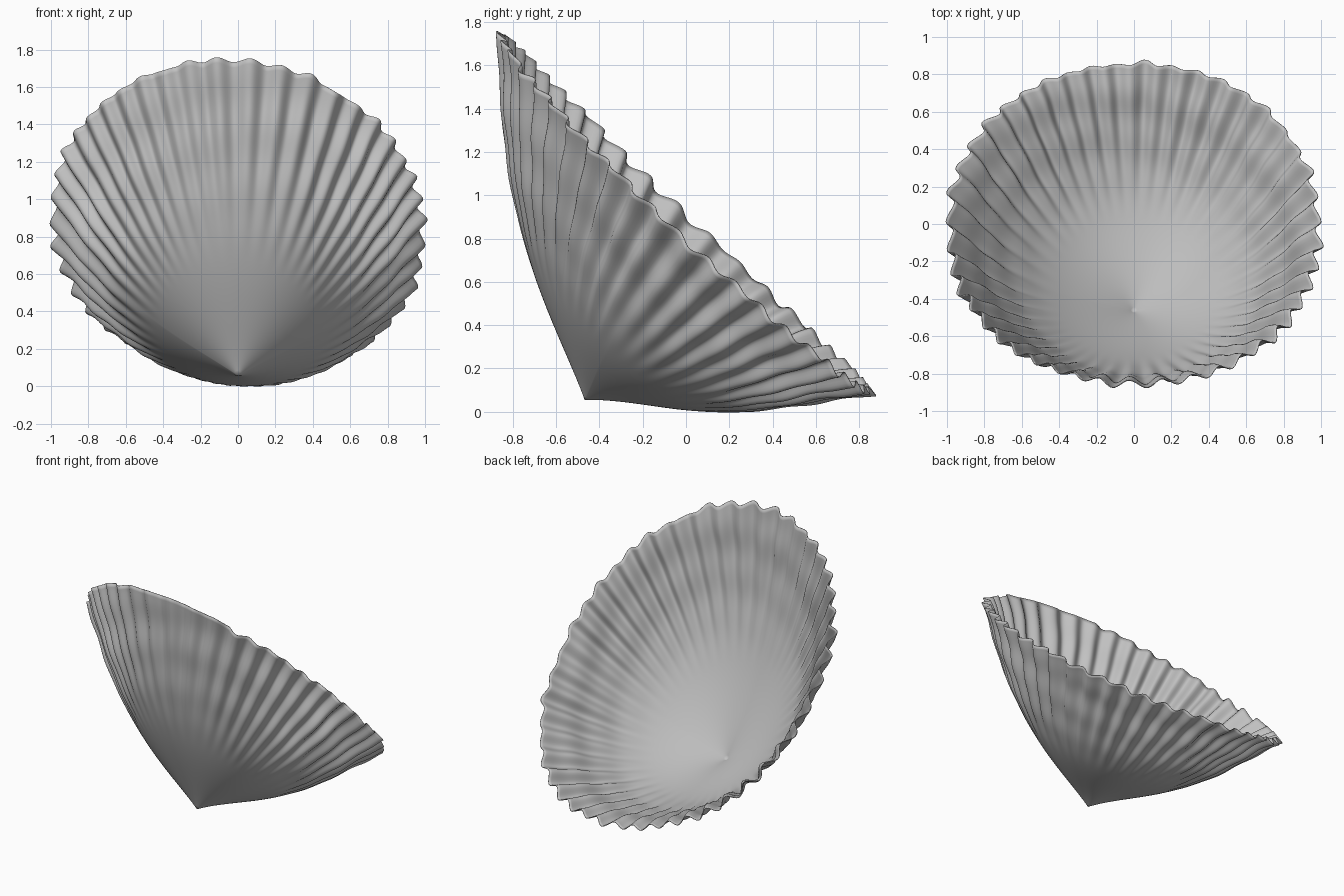
import bpy
import bmesh
import math
import random
from mathutils import Vector

cube = bpy.data.objects.get("Cube")
if cube:
    bpy.data.objects.remove(cube)

random.seed(4)
RIBS, AROUND, RINGS = 44, 572, 60
APEX = Vector((0, -0.467, 0.06))
AXIS = Vector((0, -0.69, -0.72))     # from the mouth of the shell towards its apex
rib_size = [random.uniform(0.75, 1.2) for _ in range(RIBS)]
rib_reach = [random.uniform(-0.006, 0.014) for _ in range(RIBS)]


def soft_power(value, power):
    return math.copysign(abs(value) ** power, value)


def smoothstep(low, high, value):
    k = min(max((value - low) / (high - low), 0), 1)
    return k * k * (3 - 2 * k)


def rim_point(t):
    """Slanted oval mouth, sagging at the sides and lower on the left."""
    c, s = soft_power(math.cos(t), 0.94), soft_power(math.sin(t), 0.94)
    sag = 0.052 * c * c + 0.062 * c
    return Vector((0.982 * c, 0.85 * s - 0.015 * c * c, 0.915 - 0.815 * s - sag))


def shell_point(t, s):
    """Point at angle t, a fraction s of the way from apex to rim."""
    chord = rim_point(t) - APEX
    along = chord.normalized()
    outward = (AXIS - along * AXIS.dot(along)).normalized()
    side, back = math.cos(t) ** 2, max(math.sin(t), 0)
    # Rounded belly of the cone, flatter behind the apex
    belly = (0.11 - 0.036 * back) * math.sin(math.pi * s) ** (1.2 + 0.6 * back)
    # Radiating ribs that grow towards the rim, with equal valleys between them
    phase = (t / math.tau * RIBS + 0.25 * math.sin(3 * t + 1)) % RIBS
    rib = int(phase)
    crest = (1 + math.cos(math.tau * (phase - rib - 0.5))) / 2
    grow = smoothstep(0.36, 0.92, s)
    height = (0.015 + 0.011 * side + 0.005 * back) * grow
    height *= 2 * crest * rib_size[rib] - 1
    # Faint growth rings and uneven wear
    wear = 0.004 * math.sin(34 * s + 2 * math.sin(2 * t)) * grow
    wear += 0.005 * math.sin(7 * t + 9 * s) * math.sin(13 * s + 4 * t) * grow
    reach = s + (rib_reach[rib] + 0.008) * crest * grow
    return APEX + chord * reach + outward * (belly + height + wear)


# Shell surface: an apex fan followed by rings of quads
bm = bmesh.new()
tip = bm.verts.new(APEX)
rings = []
for j in range(1, RINGS + 1):
    rings.append([bm.verts.new(shell_point(math.tau * i / AROUND, j / RINGS))
                  for i in range(AROUND)])
for i in range(AROUND):
    n = (i + 1) % AROUND
    bm.faces.new((tip, rings[0][n], rings[0][i]))
    for inner, outer in zip(rings, rings[1:]):
        bm.faces.new((inner[i], inner[n], outer[n], outer[i]))
bm.normal_update()
# The belly must face away from the mouth
if sum(f.normal.dot(AXIS) * f.calc_area() for f in bm.faces) < 0:
    bmesh.ops.reverse_faces(bm, faces=bm.faces)
# Rest the shell on the ground
lowest = min(v.co.z for v in bm.verts)
bmesh.ops.translate(bm, verts=bm.verts, vec=(0, 0, -lowest))

mesh = bpy.data.meshes.new("shell")
bm.to_mesh(mesh)
bm.free()
shell = bpy.data.objects.new("shell", mesh)
bpy.context.collection.objects.link(shell)

# Very thin wall
wall = shell.modifiers.new("wall", "SOLIDIFY")
wall.thickness = 0.005
wall.offset = 0

grey = bpy.data.materials.new("shell_grey")
grey.use_nodes = True
colour = (0.54, 0.54, 0.54, 1)
grey.diffuse_color = colour
grey.node_tree.nodes["Principled BSDF"].inputs["Base Color"].default_value = colour
mesh.materials.append(grey)

bpy.context.view_layer.objects.active = shell
shell.select_set(True)
bpy.ops.object.shade_smooth_by_angle(angle=math.radians(50))
